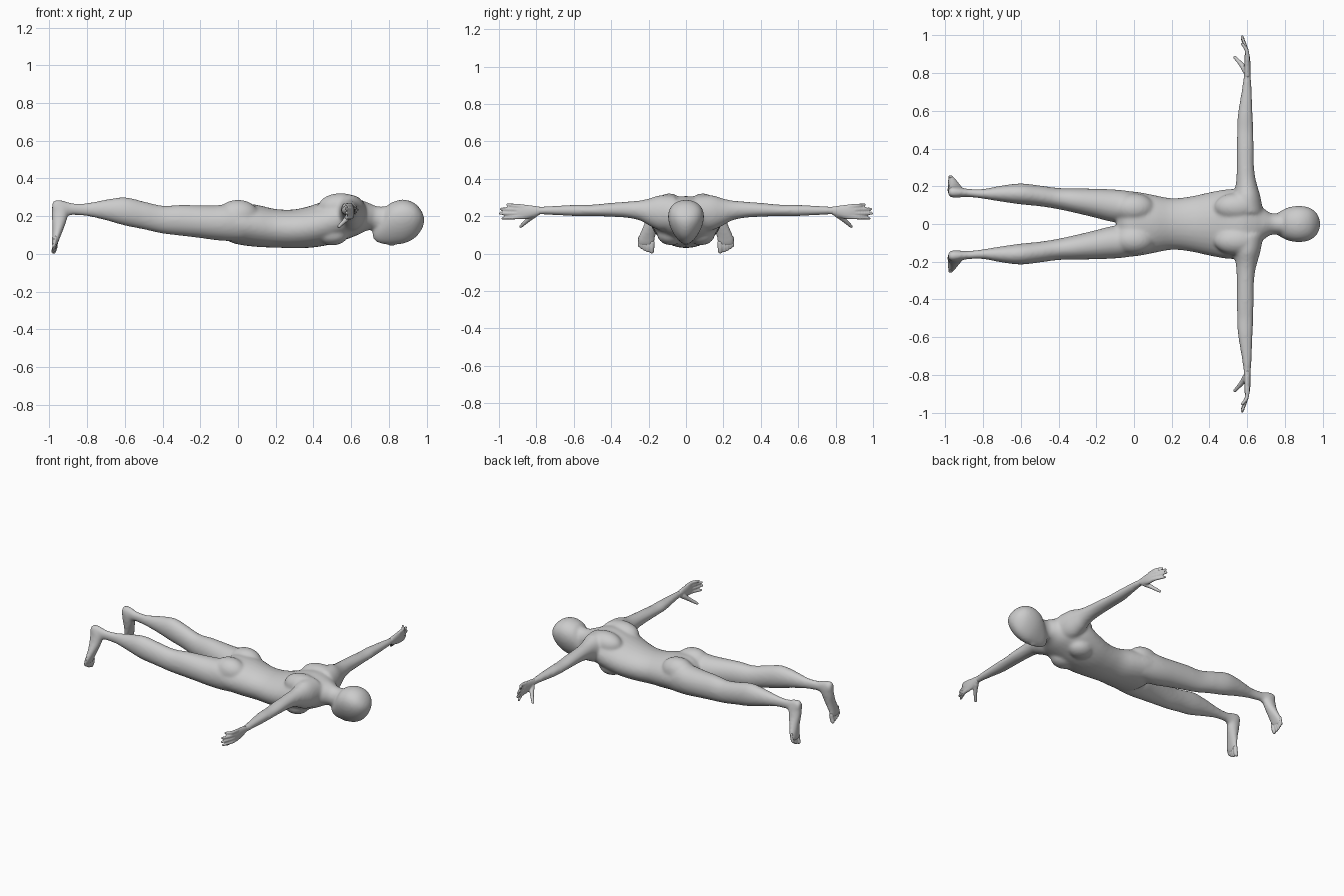
import bpy, bmesh, math
from mathutils import Vector, Matrix

skin = bpy.data.materials.new("grey_skin")
skin.diffuse_color = (0.6, 0.6, 0.6, 1)


def spline(rows, steps=5):
    """Smoothly fill in rows between the given stations."""
    out = []
    for i in range(len(rows) - 1):
        a, b, c, d = (rows[max(0, min(len(rows) - 1, i + k))] for k in (-1, 0, 1, 2))
        for s in range(steps):
            t = s / steps
            out.append([0.5 * (2 * q + (r - p) * t + (2 * p - 5 * q + 4 * r - w) * t * t
                               + (3 * q - p - 3 * r + w) * t ** 3)
                        for p, q, r, w in zip(a, b, c, d)])
    return out + [list(rows[-1])]


def loft(bm, axis, rows, egg=0.0, side=1, n=28):
    """Oval tube; row = position on axis, then low/high limits on the other two axes."""
    u, v = [k for k in range(3) if k != axis]
    rings = []
    for pos, u0, u1, v0, v1 in spline(rows):
        ring = []
        for k in range(n):
            a = 2 * math.pi * k / n
            p = [0, 0, 0]
            p[axis] = pos
            p[u] = (u0 + u1) / 2 + (u1 - u0) / 2 * math.cos(a) * (1 + egg * math.sin(a))
            p[v] = (v0 + v1) / 2 + (v1 - v0) / 2 * math.sin(a)
            p[1] *= side
            ring.append(bm.verts.new(p))
        rings.append(ring)
    for a, b in zip(rings, rings[1:]):
        for k in range(n):
            bm.faces.new((a[k], a[(k + 1) % n], b[(k + 1) % n], b[k]))
    bm.faces.new(rings[0])
    bm.faces.new(rings[-1])


def blob(bm, centre, radii):
    bmesh.ops.create_uvsphere(bm, u_segments=24, v_segments=16, radius=1,
                              matrix=Matrix.Translation(centre) @ Matrix.Diagonal((*radii, 1)))


def digit(bm, points, radii, side):
    """Finger or toe: a chain of close balls joined later by the remesh."""
    pts = [(*p, r) for p, r in zip(points, radii)]
    for x, y, z, r in spline(pts, 9):
        bmesh.ops.create_icosphere(bm, subdivisions=2, radius=r,
                                   matrix=Matrix.Translation((x, y * side, z)))


def finish(bm, name, voxel, smooth):
    bmesh.ops.recalc_face_normals(bm, faces=bm.faces)
    me = bpy.data.meshes.new(name)
    bm.to_mesh(me)
    bm.free()
    me.materials.append(skin)
    ob = bpy.data.objects.new(name, me)
    bpy.context.collection.objects.link(ob)
    m = ob.modifiers.new("fuse", 'REMESH')
    m.mode = 'VOXEL'
    m.voxel_size = voxel
    m.use_smooth_shade = True
    s = ob.modifiers.new("soften", 'SMOOTH')
    s.factor = 0.5
    s.iterations = smooth


body = bmesh.new()

# torso: x, half width, z low, z high
torso = [(-0.09, 0.10, 0.10, 0.22), (-0.05, 0.155, 0.068, 0.255), (0.0, 0.172, 0.05, 0.268),
         (0.1, 0.155, 0.037, 0.26), (0.2, 0.137, 0.033, 0.238), (0.3, 0.146, 0.03, 0.236),
         (0.4, 0.168, 0.034, 0.26), (0.5, 0.185, 0.052, 0.298), (0.57, 0.18, 0.075, 0.308),
         (0.63, 0.145, 0.098, 0.295), (0.68, 0.09, 0.122, 0.275), (0.72, 0.06, 0.13, 0.258)]
loft(body, 0, [(x, -w, w, a, b) for x, w, a, b in torso])

# neck
loft(body, 0, [(x, -w, w, a, b) for x, w, a, b in
               [(0.6, 0.08, 0.13, 0.295), (0.68, 0.068, 0.128, 0.276), (0.74, 0.056, 0.122, 0.252),
                (0.8, 0.06, 0.11, 0.255)]])

# head, narrower towards the face
head = [(0.715, 0.018, 0.085, 0.125), (0.73, 0.034, 0.066, 0.15), (0.76, 0.056, 0.054, 0.2),
        (0.8, 0.078, 0.05, 0.262), (0.84, 0.09, 0.05, 0.282), (0.88, 0.093, 0.055, 0.288),
        (0.92, 0.087, 0.072, 0.278), (0.95, 0.073, 0.095, 0.258), (0.975, 0.047, 0.13, 0.225),
        (0.988, 0.012, 0.165, 0.19)]
loft(body, 0, [(x, -w, w, a, b) for x, w, a, b in head], egg=0.28)
blob(body, (0.815, 0, 0.06), (0.03, 0.014, 0.019))   # nose

for s in (1, -1):
    # muscle masses: shoulder blade, buttock, chest
    blob(body, (0.545, 0.09 * s, 0.25), (0.12, 0.075, 0.072))
    blob(body, (0.0, 0.085 * s, 0.205), (0.11, 0.078, 0.082))
    blob(body, (0.5, 0.08 * s, 0.105), (0.085, 0.075, 0.06))

    # arm: y, x limits, z limits
    loft(body, 1, [(0.06, 0.52, 0.685, 0.12, 0.31), (0.14, 0.525, 0.672, 0.125, 0.312),
                   (0.2, 0.538, 0.655, 0.152, 0.294), (0.25, 0.543, 0.643, 0.178, 0.284),
                   (0.32, 0.545, 0.636, 0.192, 0.278), (0.42, 0.545, 0.635, 0.198, 0.27),
                   (0.5, 0.547, 0.632, 0.2, 0.262), (0.58, 0.55, 0.63, 0.2, 0.262),
                   (0.68, 0.566, 0.626, 0.205, 0.257), (0.77, 0.58, 0.621, 0.208, 0.252),
                   (0.83, 0.583, 0.617, 0.205, 0.254)], side=s)

    # leg: x, y limits, z limits
    loft(body, 0, [(0.03, 0.02, 0.165, 0.07, 0.25), (-0.05, 0.008, 0.178, 0.068, 0.262),
                   (-0.12, 0.012, 0.184, 0.073, 0.258), (-0.2, 0.032, 0.187, 0.084, 0.258),
                   (-0.3, 0.056, 0.189, 0.096, 0.26), (-0.4, 0.078, 0.191, 0.108, 0.256),
                   (-0.5, 0.094, 0.204, 0.13, 0.278), (-0.6, 0.104, 0.215, 0.15, 0.3),
                   (-0.7, 0.118, 0.204, 0.178, 0.288), (-0.8, 0.134, 0.186, 0.2, 0.27),
                   (-0.88, 0.143, 0.187, 0.206, 0.27), (-0.93, 0.14, 0.195, 0.195, 0.284),
                   (-0.965, 0.14, 0.198, 0.2, 0.288), (-0.985, 0.15, 0.188, 0.22, 0.275)], side=s)

    # foot: z, x limits, y limits
    loft(body, 2, [(0.275, -0.985, -0.94, 0.145, 0.193), (0.24, -0.988, -0.9, 0.138, 0.2),
                   (0.19, -0.988, -0.905, 0.143, 0.212), (0.14, -0.984, -0.922, 0.153, 0.232),
                   (0.09, -0.986, -0.942, 0.163, 0.255), (0.06, -0.988, -0.954, 0.167, 0.261),
                   (0.04, -0.987, -0.963, 0.175, 0.25)], side=s)

    # toes, from big to little
    toes = bmesh.new()
    for y, z, r in [(0.183, 0.013, 0.0145), (0.206, 0.016, 0.0105), (0.222, 0.023, 0.01),
                    (0.237, 0.032, 0.0095), (0.25, 0.042, 0.009)]:
        digit(toes, [(-0.969, y - 0.002, z + 0.045), (-0.972, y, z + 0.02), (-0.978, y, z)],
              [r, r, r * 0.9], s)
    finish(toes, "left_toes" if s > 0 else "right_toes", 0.004, 3)

    # hand: palm, four fingers and thumb
    hand = bmesh.new()
    loft(hand, 1, [(0.78, 0.583, 0.618, 0.208, 0.251), (0.82, 0.584, 0.618, 0.195, 0.257),
                   (0.86, 0.585, 0.617, 0.184, 0.262), (0.89, 0.586, 0.614, 0.184, 0.263),
                   (0.905, 0.589, 0.611, 0.19, 0.258)], side=s)
    for z0, z1, tip in [(0.252, 0.262, 0.955), (0.234, 0.239, 0.988),
                        (0.215, 0.215, 0.994), (0.197, 0.189, 0.98)]:
        digit(hand, [(0.602, 0.87, z0), (0.598, 0.92, (z0 + z1) / 2), (0.574, tip, z1)],
              [0.0125, 0.011, 0.008], s)
    digit(hand, [(0.594, 0.81, 0.21), (0.57, 0.845, 0.18), (0.535, 0.884, 0.145)],
          [0.018, 0.0135, 0.0095], s)
    finish(hand, "left_hand" if s > 0 else "right_hand", 0.005, 3)

finish(body, "body", 0.009, 9)
